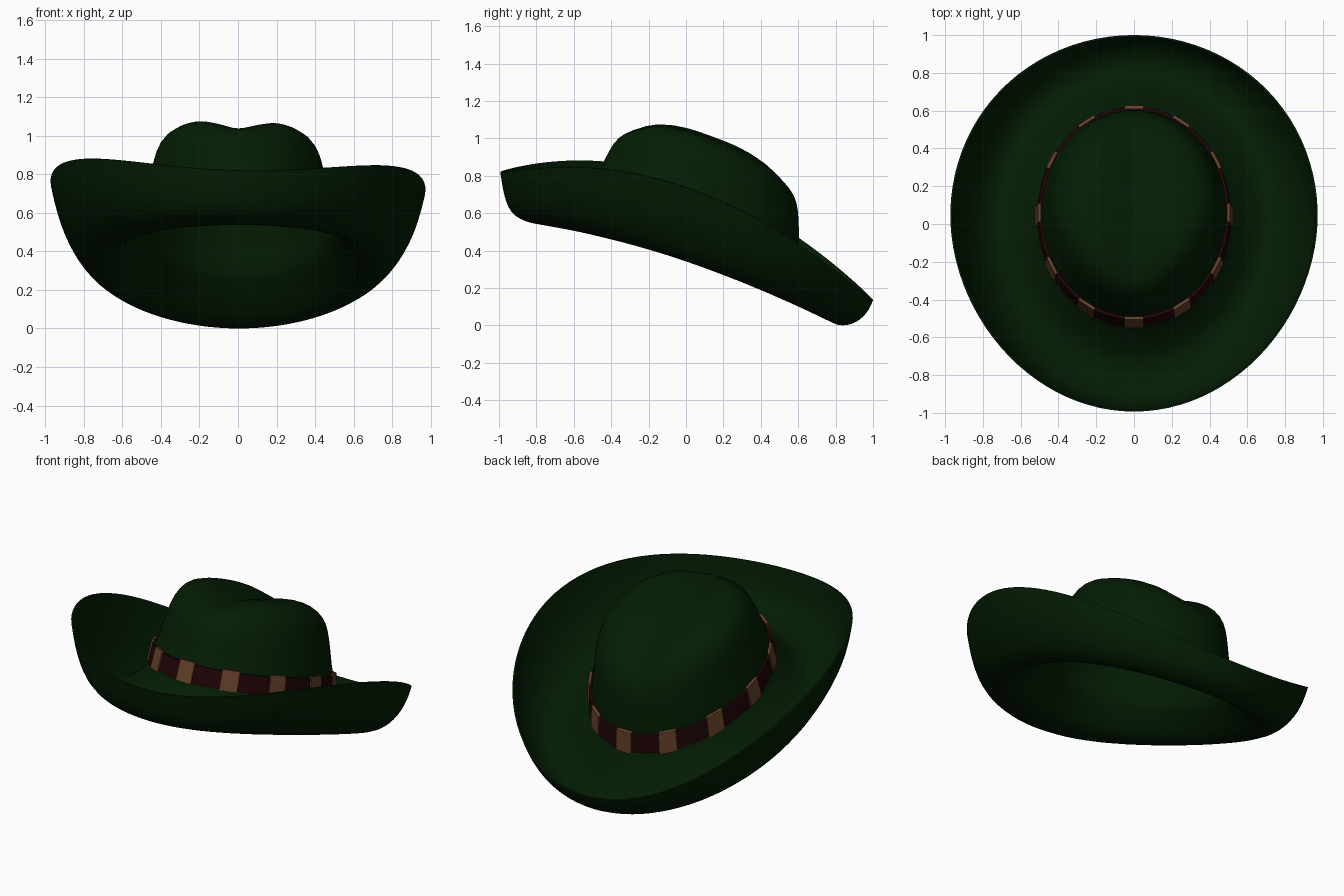
import bpy, bmesh, math
from mathutils import Vector

if "Cube" in bpy.data.objects:
    bpy.data.objects.remove(bpy.data.objects["Cube"])

SEG = 48


def material(name, rgb):
    m = bpy.data.materials.new(name)
    m.diffuse_color = (*rgb, 1)
    m.use_nodes = True
    m.node_tree.nodes["Principled BSDF"].inputs["Base Color"].default_value = m.diffuse_color
    return m


FELT = material("dark green felt", (0.0010, 0.0120, 0.0011))
LEATHER = material("dark maroon leather", (0.0145, 0.0012, 0.0018))
TILE = material("brown plate", (0.130, 0.052, 0.023))


def plane(y):
    """Height of the tilted, slightly bowed surface on which the crown sits."""
    return 0.53 - 0.345 * y - 0.08 * y * y


# crown sections: height above the plane, half width, half depth, centre y
CROWN = [(0.0, .502, .572, .036), (.07, .497, .561, .047), (.135, .490, .548, .06),
         (.205, .474, .527, .078), (.295, .456, .508, .096), (.38, .440, .480, .115),
         (.46, .416, .430, .135), (.52, .362, .342, .135), (.548, .255, .225, .14),
         (.555, .12, .11, .15)]

# brim sections: outward fraction, drop, share of the rim lift, same at the front
BRIM = [(1.0, -.187, 1.0, 1.0), (.965, -.187, .83, .55), (.91, -.187, .63, .22),
        (.83, -.187, .43, .07), (.72, -.187, .24, .01), (.6, -.187, .11, 0),
        (.48, -.183, .04, 0), (.36, -.160, .01, 0), (.22, -.107, 0, 0), (.09, -.043, 0, 0)]


def crown_point(t, h, off=0.0):
    """Point on the crown wall at angle t and height h, pushed out by off."""
    for lo, hi in zip(CROWN, CROWN[1:]):
        if h <= hi[0] or hi is CROWN[-1]:
            break
    k = (h - lo[0]) / (hi[0] - lo[0])
    a, b, c = (lo[i] + (hi[i] - lo[i]) * k for i in (1, 2, 3))
    x, y = (a + off) * math.cos(t), c + (b + off) * math.sin(t)
    # pinched crease along the top, and a slight lean to one side
    dip = .068 * max(0, 1 - abs(x) / .2) * min(1, max(0, (h - .41) / .11))
    return Vector((x, y, plane(y) + h - dip - .05 * x * h))


def brim_point(t, f, drop, share, front):
    base = crown_point(t, 0)
    egg = .04 if math.sin(t) > 0 else .055
    x = .965 * math.cos(t) * (1 + egg * math.sin(t))
    y = .004 + .99 * math.sin(t)
    # sides curl up more, the left a little higher than the right
    lift = .045 + .205 * math.cos(t) ** 2 - .022 * math.cos(t)
    share += (front - share) * max(0, -math.sin(t)) ** 2
    px, py = base.x + (x - base.x) * f, base.y + (y - base.y) * f
    return Vector((px, py, plane(py) + drop + (lift - drop) * share))


def make_object(name, bm, mat, angle=50, mods=()):
    me = bpy.data.meshes.new(name)
    bm.to_mesh(me)
    bm.free()
    me.materials.append(mat)
    ob = bpy.data.objects.new(name, me)
    bpy.context.collection.objects.link(ob)
    bpy.ops.object.select_all(action='DESELECT')
    ob.select_set(True)
    bpy.context.view_layer.objects.active = ob
    for kind, props in mods:
        m = ob.modifiers.new(kind, kind)
        for k, v in props.items():
            setattr(m, k, v)
        bpy.ops.object.modifier_apply(modifier=m.name)
    bpy.ops.object.shade_smooth_by_angle(angle=math.radians(angle))
    return ob


def loft(bm, rings, closed=False):
    vs = [[bm.verts.new(p) for p in r] for r in rings]
    pairs = list(zip(vs, vs[1:])) + ([(vs[-1], vs[0])] if closed else [])
    for lo, hi in pairs:
        n = len(lo)
        for j in range(n):
            k = (j + 1) % n
            bm.faces.new((lo[j], lo[k], hi[k], hi[j]))
    return vs


ANGLES = [2 * math.pi * j / SEG for j in range(SEG)]

# felt body: brim and hollow crown as one thin sheet
bm = bmesh.new()
rings = [[brim_point(t, *s) for t in ANGLES] for s in BRIM]
rings += [[crown_point(t, s[0]) for t in ANGLES] for s in CROWN]
grid = loft(bm, rings)
tip = bm.verts.new((0, .15, plane(.15) + .555 - .068))
for j in range(SEG):
    bm.faces.new((grid[-1][j], grid[-1][(j + 1) % SEG], tip))
hat = make_object("felt_hat", bm, FELT, 80, [
    ("SUBSURF", {"levels": 1}),
    ("SOLIDIFY", {"thickness": .010, "offset": -1})])

# leather band around the crown
bm = bmesh.new()
section = [(.014, -.001), (.014, .012), (.125, .012), (.125, -.004)]
fine = [math.pi * j / SEG for j in range(2 * SEG)]
loft(bm, [[crown_point(t, h, o) for t in fine] for h, o in section], closed=True)
bmesh.ops.recalc_face_normals(bm, faces=bm.faces)
band = make_object("hat_band", bm, LEATHER, 40)

# twelve plates evenly spaced on the band
bm = bmesh.new()
for i in range(12):
    t = math.pi / 6 * i
    half = .05 / math.hypot(.5 * math.sin(t), .57 * math.cos(t))
    corners = [(-half, .008), (half, .008), (half, .138), (-half, .138)]
    inner, outer = ([bm.verts.new(crown_point(t + d, h, o)) for d, h in corners]
                    for o in (.005, .021))
    bm.faces.new(outer)
    bm.faces.new(inner[::-1])
    for j in range(4):
        k = (j + 1) % 4
        bm.faces.new((inner[j], inner[k], outer[k], outer[j]))
bmesh.ops.recalc_face_normals(bm, faces=bm.faces)
plates = make_object("band_plates", bm, TILE, 30)

# rest the hat on the ground
low = min(v.co.z for v in hat.data.vertices)
for ob in (hat, band, plates):
    for v in ob.data.vertices:
        v.co.z -= low
